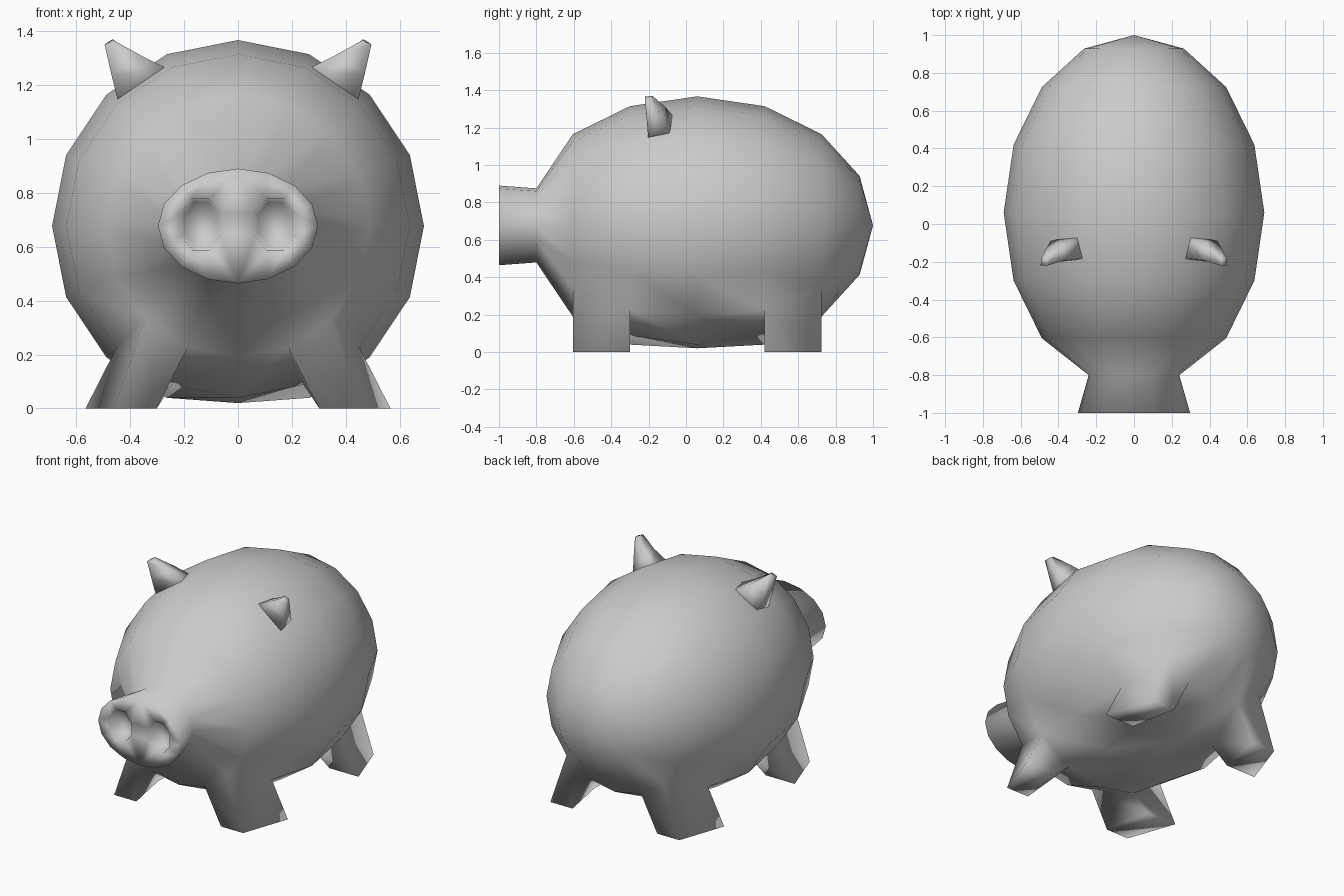
import bpy, bmesh
from math import sin, cos, pi

if "Cube" in bpy.data.objects:
    bpy.data.objects.remove(bpy.data.objects["Cube"])

gray = bpy.data.materials.new("plain_gray")
gray.use_nodes = True
gray.diffuse_color = (0.6, 0.6, 0.6, 1)
gray.node_tree.nodes["Principled BSDF"].inputs["Base Color"].default_value = (0.6, 0.6, 0.6, 1)

SEG = 16
MID = 0.677


def finish(bm, name):
    bmesh.ops.recalc_face_normals(bm, faces=bm.faces)
    for f in bm.faces:
        f.smooth = True
    mesh = bpy.data.meshes.new(name)
    bm.to_mesh(mesh)
    bm.free()
    mesh.materials.append(gray)
    ob = bpy.data.objects.new(name, mesh)
    bpy.context.collection.objects.link(ob)
    return ob


def bridge(bm, a, b):
    n = len(a)
    return [bm.faces.new((a[i], a[(i + 1) % n], b[(i + 1) % n], b[i])) for i in range(n)]


def oval(bm, y, rx, rz, n=SEG, cx=0, cz=MID, turn=0):
    angles = [2 * pi * i / n + turn for i in range(n)]
    return [bm.verts.new((cx + rx * cos(t), y, cz + rz * sin(t))) for t in angles]


def loop_edges(bm, ring):
    return [bm.edges.get((ring[i - 1], ring[i])) or bm.edges.new((ring[i - 1], ring[i]))
            for i in range(len(ring))]


# Body: a stretched sphere from the rump forward, ending in the snout
bm = bmesh.new()
rings = []
for k in range(1, 7):
    t = k * pi / 8
    rings.append(oval(bm, 0.06 + 0.94 * cos(t), 0.69 * sin(t), 0.69 * sin(t)))
rings.append(oval(bm, -0.8, 0.24, 0.198))
rings.append(oval(bm, -1.0, 0.297, 0.213))
strips = [bridge(bm, a, b) for a, b in zip(rings, rings[1:])]
rump = bm.verts.new((0, 1, MID))
for i in range(SEG):
    bm.faces.new((rings[0][i], rump, rings[0][(i + 1) % SEG]))

# Flattened belly
for v in bm.verts:
    v.co.z = max(v.co.z, 0.02)

# Snout disc with two recessed nostrils
disc_edges = loop_edges(bm, rings[-1])
for side in (-1, 1):
    rim = oval(bm, -1.0, 0.082, 0.103, 8, side * 0.137, 0.683, pi / 8)
    floor = oval(bm, -0.93, 0.068, 0.09, 8, side * 0.137, 0.683, pi / 8)
    disc_edges += loop_edges(bm, rim)
    bridge(bm, rim, floor)
    bm.faces.new(floor)
bmesh.ops.triangle_fill(bm, edges=disc_edges, use_beauty=True)

# Legs: body panels pulled out to the ground
for strip in (1, 4):
    for seg, side in ((10, -1), (13, 1)):
        out = bmesh.ops.extrude_discrete_faces(bm, faces=[strips[strip][seg]])
        foot = out["faces"][0]
        for v in foot.verts:
            v.co.x += side * 0.115
            v.co.z = 0
finish(bm, "pig_body")

# Ears: tapered, curled slightly forward
EAR = [
    [(0.24, -0.18, 1.25), (0.44, -0.2, 1.12), (0.43, -0.07, 1.13), (0.25, -0.05, 1.24)],
    [(0.36, -0.19, 1.31), (0.47, -0.21, 1.24), (0.465, -0.13, 1.25), (0.38, -0.11, 1.31)],
    [(0.46, -0.22, 1.365), (0.495, -0.22, 1.35), (0.49, -0.18, 1.355), (0.465, -0.18, 1.37)],
]
for side, label in ((1, "left"), (-1, "right")):
    bm = bmesh.new()
    loops = [[bm.verts.new((side * x, y, z)) for x, y, z in ring] for ring in EAR]
    for a, b in zip(loops, loops[1:]):
        bridge(bm, a, b)
    bm.faces.new(loops[0])
    bm.faces.new(loops[-1])
    finish(bm, label + "_ear")
